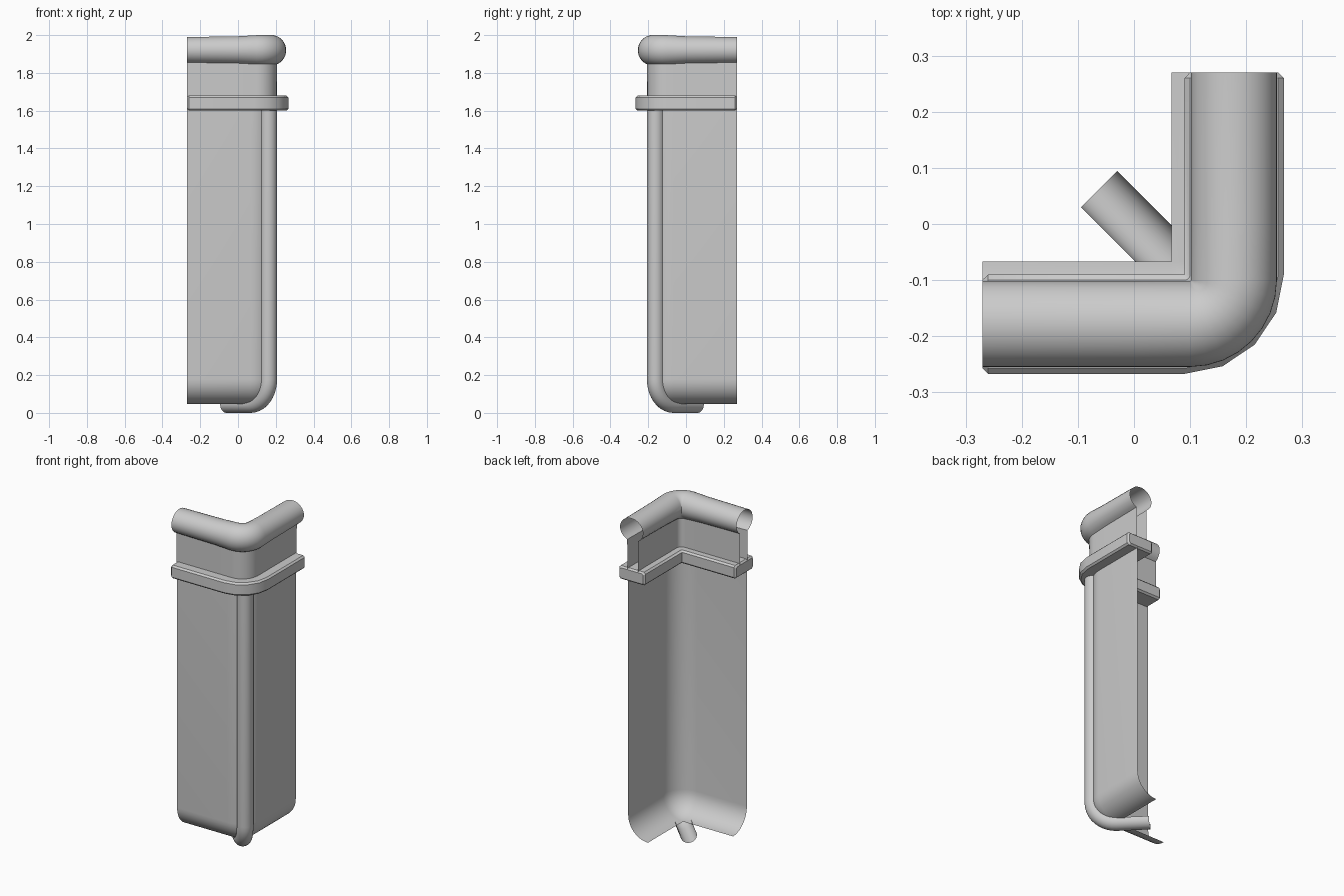
import bpy, bmesh
from math import sin, cos, pi, radians, sqrt

if "Cube" in bpy.data.objects:
    bpy.data.objects.remove(bpy.data.objects["Cube"])

END = 0.27  # where both wings stop


def make(name, rings, closed=False, caps=False, angle=35):
    """Skin a list of equal-length point rings into an object."""
    bm = bmesh.new()
    rows = [[bm.verts.new(p) for p in r] for r in rings]
    n = len(rows[0])
    for a, b in zip(rows, rows[1:]):
        for i in range(n if closed else n - 1):
            j = (i + 1) % n
            bm.faces.new((a[i], a[j], b[j], b[i]))
    if caps:
        bm.faces.new(rows[0])
        bm.faces.new(rows[-1][::-1])
    bmesh.ops.remove_doubles(bm, verts=bm.verts, dist=0.0004)
    bmesh.ops.recalc_face_normals(bm, faces=bm.faces)
    me = bpy.data.meshes.new(name)
    bm.to_mesh(me)
    bm.free()
    ob = bpy.data.objects.new(name, me)
    bpy.context.collection.objects.link(ob)
    bpy.ops.object.select_all(action='DESELECT')
    ob.select_set(True)
    bpy.context.view_layer.objects.active = ob
    bpy.ops.object.shade_smooth_by_angle(angle=radians(angle))
    return ob


def corner_rings(profile, c, steps, straight):
    """Sweep a (distance, z) profile round the corner centred on (c, -c).
    straight lists wing positions from the end inwards; profile(u) takes
    the wing position, or None inside the corner."""
    rings = [[(-u, -d, z) for d, z in profile(u)] for u in straight]
    for k in range(steps + 1):
        t = k / steps * pi / 2
        rings.append([(c + (d - c) * sin(t), -c - (d - c) * cos(t), z)
                      for d, z in profile(None)])
    rings += [[(d, u, z) for d, z in profile(u)] for u in reversed(straight)]
    return rings


# Main panel: thin sheet whose foot curls inwards
C, R, FOOT = 0.067, 0.133, 0.046
panel = [(C + R, 1.62)] + [
    (C + R * cos(q), FOOT + R - R * sin(q))
    for q in [i / 10 * pi / 2 for i in range(11)]]
make("corner_panel", corner_rings(lambda u: panel, C, 10, [END]))


# Upper double wall rolled into a thick top rail
def rail_profile(u):
    rz = 0.08 if u is None else (0.07 if u > 0.1 else 0.074)
    pts = [(0.205, 1.64)]
    for i in range(25):
        a = radians(-68 + 304 * i / 24)
        pts.append((0.178 + 0.077 * cos(a), 1.92 + rz * sin(a)))
    return pts + [(0.135, 1.64)]


make("top_rail", corner_rings(rail_profile, 0.1, 8, [END, 0.0]), angle=40)


# Chamfered band wrapped round the wall
def band_profile(u):
    pts = [(0.10, 1.60), (0.257, 1.60), (0.267, 1.61), (0.267, 1.67),
           (0.257, 1.68), (0.10, 1.68), (0.09, 1.67), (0.09, 1.61)]
    if u == END:
        pts = [(0.1785 + (d - 0.1785) * 0.89, 1.64 + (z - 1.64) * 0.78)
               for d, z in pts]
    return pts


make("band", corner_rings(band_profile, 0.09, 4, [END, END - 0.01]),
     closed=True, caps=True, angle=30)

# Half-round corner trim running down the edge and under the foot
S = sqrt(0.5)
path = [(C + R * S, 1.62, 1, 0)]
for i in range(11):
    q = i / 10 * pi / 2
    path.append((C + R * cos(q) * S, FOOT + R - R * sin(q), cos(q), -sin(q)))
path.append((-0.062, FOOT, 0, -1))
r = 0.046
rings = []
for s, z, nh, nz in path:
    ring = []
    for i in range(15):
        a = radians(-98 + 196 * i / 14)
        n, w = r * cos(a), r * sin(a)
        ring.append((s + (n * nh + w) * S, -s + (-n * nh + w) * S, z + n * nz))
    rings.append(ring)
make("corner_trim", rings)
